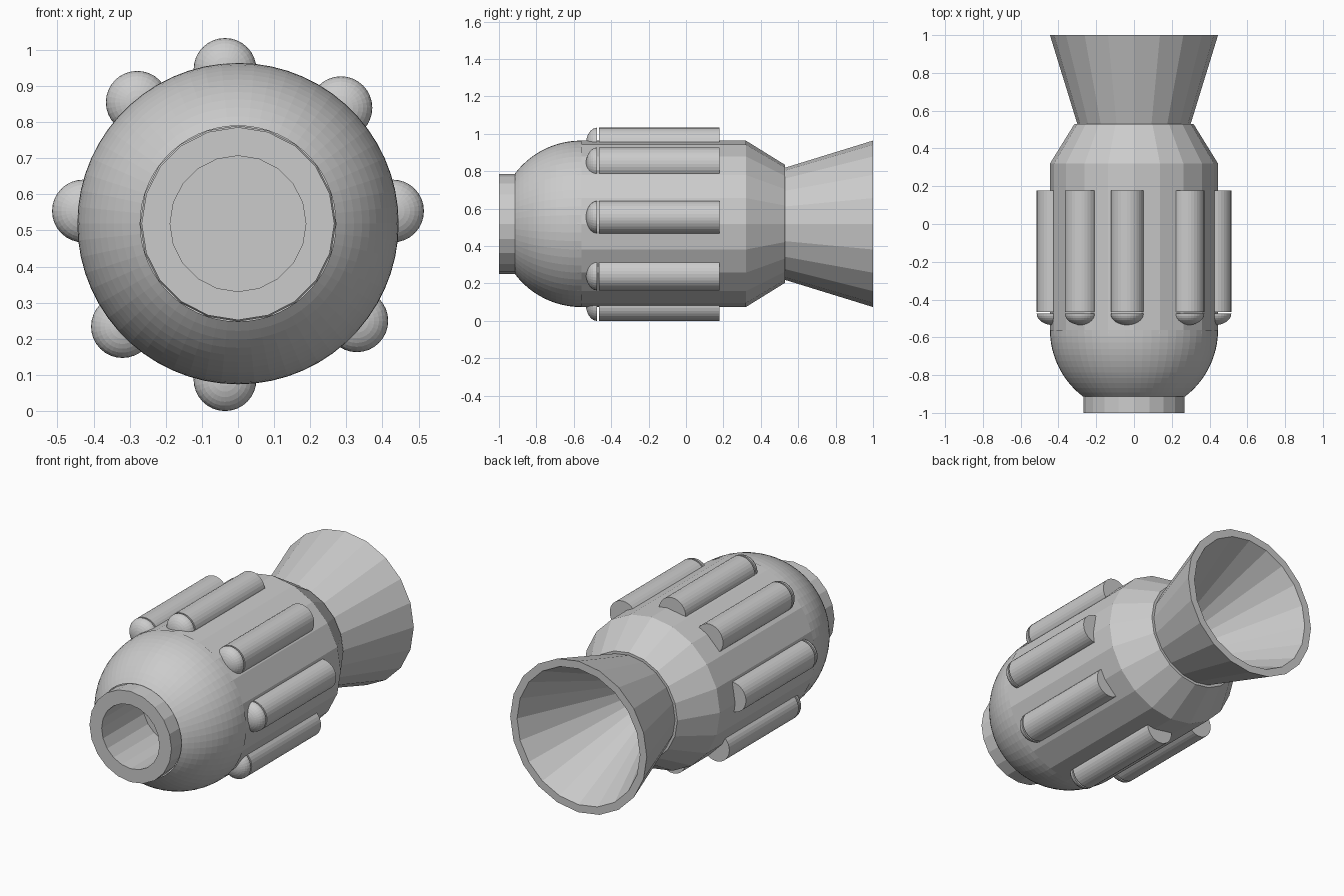
import bpy
import bmesh
from math import sin, cos, pi, sqrt, asin

cube = bpy.data.objects.get("Cube")
if cube:
    bpy.data.objects.remove(cube, do_unlink=True)

# Single material
grey = bpy.data.materials.new("light_grey")
grey.use_nodes = True
color = (0.6, 0.6, 0.6, 1)
grey.diffuse_color = color
grey.node_tree.nodes["Principled BSDF"].inputs["Base Color"].default_value = color

AXIS_Z = 0.519   # height of the main axis
BODY_R = 0.445
POD_R = 0.087


def revolve(name, profile, sides, x=0.0, z=AXIS_Z):
    """Turn a (y, radius) profile, listed from front to back, about the y axis."""
    bm = bmesh.new()
    rings = []
    for y, r in profile:
        if r == 0:
            rings.append([bm.verts.new((0, y, 0))] * sides)
        else:
            angles = [2 * pi * k / sides for k in range(sides)]
            rings.append([bm.verts.new((r * sin(a), y, -r * cos(a))) for a in angles])
    for near, far in zip(rings, rings[1:]):
        for k in range(sides):
            n = (k + 1) % sides
            corners = [near[k], far[k], far[n], near[n]]
            bm.faces.new(list(dict.fromkeys(corners)))
    mesh = bpy.data.meshes.new(name)
    bm.to_mesh(mesh)
    bm.free()
    mesh.materials.append(grey)
    obj = bpy.data.objects.new(name, mesh)
    obj.location = (x, 0, z)
    bpy.context.collection.objects.link(obj)
    return obj


# Main barrel with tapered rear shoulder
revolve("body", [(-0.58, BODY_R), (0.32, BODY_R), (0.53, 0.315), (0.53, 0.27)], 20)

# Rounded nose, cut off where the collar begins
dome_center, dome_front = -0.56, -0.913
start = asin((dome_center - dome_front) / BODY_R)
steps = 12
dome = []
for i in range(steps + 1):
    t = start * (1 - i / steps)
    dome.append((dome_center - BODY_R * sin(t), BODY_R * cos(t)))
revolve("nose_dome", dome, 60)

# Collar with a blind bore
revolve("front_collar", [(-0.62, 0), (-0.62, 0.188), (-1, 0.188),
                         (-1, 0.267), (-0.9, 0.267)], 20)

# Hollow flared nozzle
revolve("rear_nozzle", [(0.53, 0.30), (1, BODY_R), (1, 0.4), (0.38, 0.12), (0.38, 0)], 20)

# Side pods, each a rod with a separate rounded cap
pods = {
    "top": (-0.036, 0.946),
    "upper_left": (0.285, 0.84),
    "left": (0.428, 0.554),
    "lower_left": (0.329, 0.25),
    "bottom": (-0.036, POD_R),
    "lower_right": (-0.32, 0.234),
    "right": (-0.428, 0.554),
    "upper_right": (-0.279, 0.855),
}
rod = [(-0.466, 0), (-0.466, POD_R), (0.178, POD_R), (0.178, 0)]
cap_back, cap_depth = -0.475, 0.06
cap = [(cap_back - cap_depth, 0)]
for i in range(1, 9):
    t = pi / 2 * i / 8
    cap.append((cap_back - cap_depth * cos(t), POD_R * sin(t)))
cap.append((cap_back, 0))
for side, (x, z) in pods.items():
    revolve(side + "_pod", rod, 32, x, z)
    revolve(side + "_pod_cap", cap, 32, x, z)
